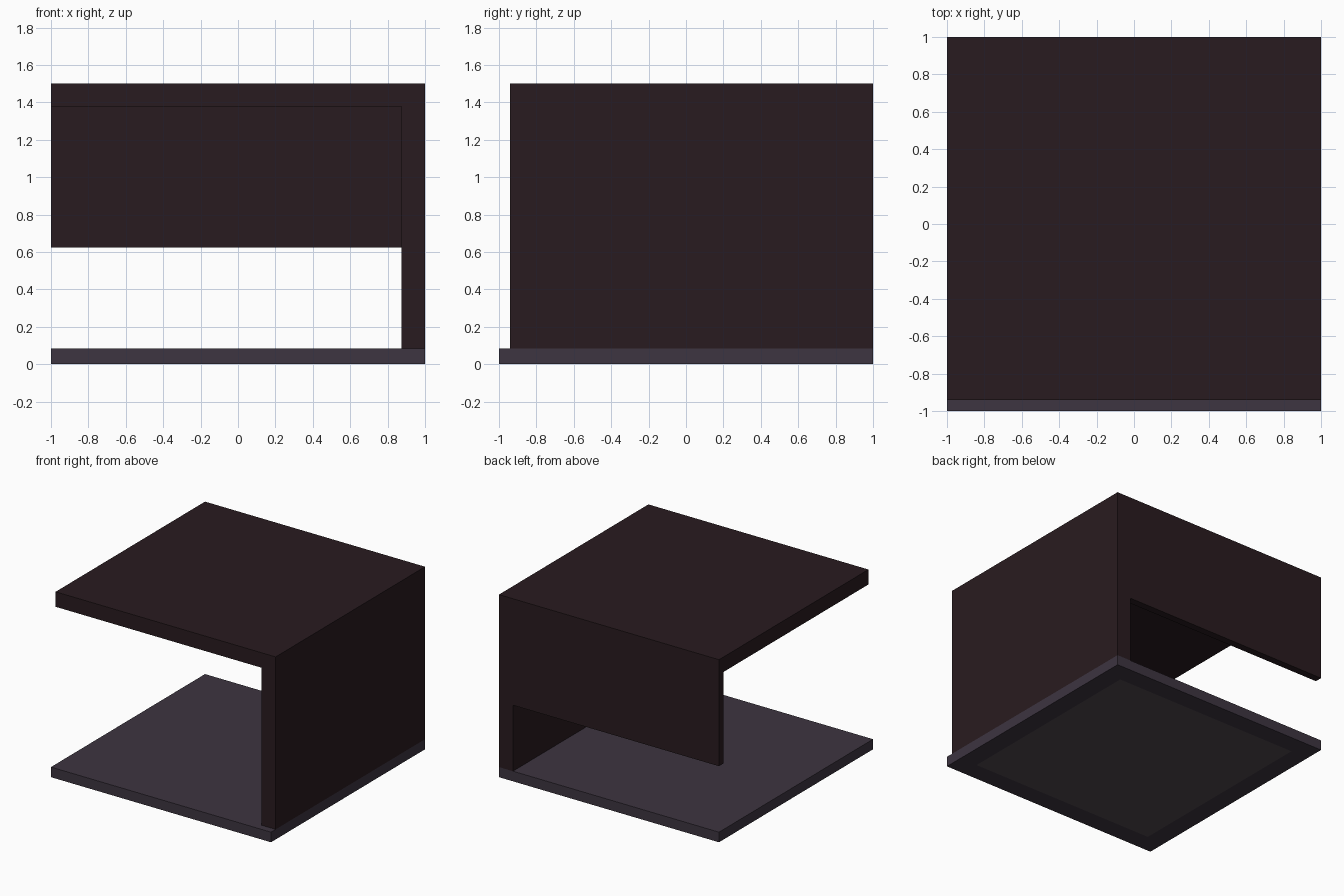
import bpy, bmesh
from mathutils import Matrix, Vector

if "Cube" in bpy.data.objects:
    bpy.data.objects.remove(bpy.data.objects["Cube"])


def material(name, rgb):
    m = bpy.data.materials.new(name)
    m.diffuse_color = (*rgb, 1)
    m.use_nodes = True
    m.node_tree.nodes["Principled BSDF"].inputs["Base Color"].default_value = m.diffuse_color
    return m


def make_object(name, bm, *mats):
    bmesh.ops.recalc_face_normals(bm, faces=bm.faces)
    me = bpy.data.meshes.new(name)
    bm.to_mesh(me)
    bm.free()
    for m in mats:
        me.materials.append(m)
    ob = bpy.data.objects.new(name, me)
    bpy.context.collection.objects.link(ob)
    return ob


def box(lo, hi):
    lo, hi = Vector(lo), Vector(hi)
    bm = bmesh.new()
    bmesh.ops.create_cube(bm, size=1, matrix=Matrix.Translation((lo + hi) / 2)
                          @ Matrix.Diagonal((*(hi - lo), 1)))
    return bm


dark_brown = material("dark_brown", (0.022, 0.011, 0.014))
slate = material("slate", (0.047, 0.035, 0.052))
underside_grey = material("underside_grey", (0.08, 0.065, 0.075))

BASE_TOP, FRONT, BACK_INNER = 0.083, -0.94, 0.94
PANEL_BOTTOM, ROOF_BOTTOM, WALL_INNER = 0.625, 1.377, 0.873

# Base slab with an inset grey patch underneath
bm = box((-1, -1, 0), (1, 1, BASE_TOP))
bottom = min(bm.faces, key=lambda f: f.calc_center_median().z)
bmesh.ops.inset_region(bm, faces=[bottom], thickness=0.158, use_even_offset=True)
bottom.material_index = 1
make_object("base_slab", bm, slate, underside_grey)

# Shell: roof, right wall and half-height back panel in one piece
shell = make_object("roof_and_walls",
                    box((-1, FRONT, BASE_TOP), (1, 1, 1.5)), dark_brown)

# Stepped cutter hollows the shell and opens the lower back
profile = [(-1.2, 0), (1.2, 0), (1.2, PANEL_BOTTOM), (BACK_INNER, PANEL_BOTTOM),
           (BACK_INNER, ROOF_BOTTOM), (-1.2, ROOF_BOTTOM)]
bm = bmesh.new()
face = bm.faces.new([bm.verts.new((-1.2, y, z)) for y, z in profile])
ext = bmesh.ops.extrude_face_region(bm, geom=[face])
bmesh.ops.translate(bm, vec=(1.2 + WALL_INNER, 0, 0),
                    verts=[v for v in ext["geom"] if isinstance(v, bmesh.types.BMVert)])
cutter = make_object("hollow_cutter", bm, dark_brown)
cutter.hide_render = True
cutter.display_type = 'WIRE'

cut = shell.modifiers.new("hollow", 'BOOLEAN')
cut.operation = 'DIFFERENCE'
cut.solver = 'EXACT'
cut.object = cutter
